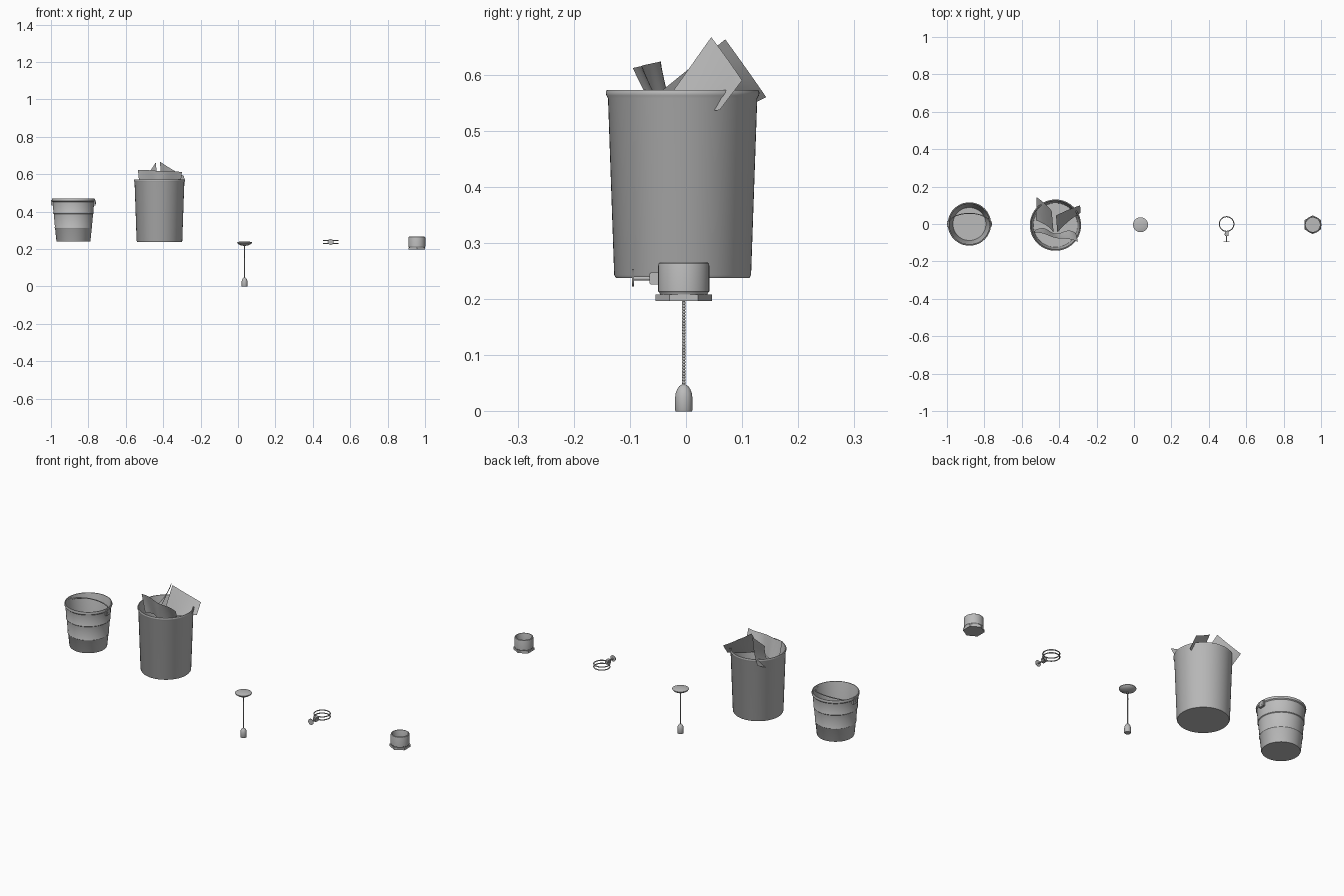
import bpy, bmesh, math
from mathutils import Vector, Matrix

old = bpy.data.objects.get("Cube")
if old:
    bpy.data.objects.remove(old, do_unlink=True)

grey = bpy.data.materials.new("plain_grey")
grey.use_nodes = True
GREY = (0.5, 0.5, 0.5, 1)
grey.diffuse_color = GREY
grey.node_tree.nodes["Principled BSDF"].inputs["Base Color"].default_value = GREY


def finish(name, bm, loc=(0, 0, 0), angle=35, normals=True):
    """Turn a bmesh into a smooth-shaded object with sharp edges kept."""
    if normals:
        bmesh.ops.recalc_face_normals(bm, faces=bm.faces)
    me = bpy.data.meshes.new(name)
    bm.to_mesh(me)
    bm.free()
    me.materials.append(grey)
    me.shade_smooth()
    me.set_sharp_from_angle(angle=math.radians(angle))
    ob = bpy.data.objects.new(name, me)
    ob.location = loc
    bpy.context.collection.objects.link(ob)
    return ob


def lathe(name, profile, loc, sides=48):
    """Spin (radius, z) points about z; points on the axis close the shape."""
    bm = bmesh.new()
    verts = [bm.verts.new((r, 0, z)) for r, z in profile]
    edges = [bm.edges.new(p) for p in zip(verts, verts[1:])]
    bmesh.ops.spin(bm, geom=verts + edges, cent=(0, 0, 0), axis=(0, 0, 1),
                   angle=math.tau, steps=sides, use_merge=True)
    bmesh.ops.remove_doubles(bm, verts=bm.verts, dist=1e-5)
    return finish(name, bm, loc)


def cylinder(name, loc, radius, depth, axis="Z", sides=24):
    bm = bmesh.new()
    turn = {"X": Matrix.Rotation(math.pi / 2, 4, "Y"),
            "Y": Matrix.Rotation(math.pi / 2, 4, "X"), "Z": Matrix()}[axis]
    bmesh.ops.create_cone(bm, cap_ends=True, segments=sides, radius1=radius,
                          radius2=radius, depth=depth, matrix=turn)
    return finish(name, bm, loc)


def box(name, loc, size, bevel=0.002):
    bm = bmesh.new()
    bmesh.ops.create_cube(bm, size=1, matrix=Matrix.Diagonal((*size, 1)))
    bmesh.ops.bevel(bm, geom=bm.edges[:], offset=bevel, segments=2, affect="EDGES")
    return finish(name, bm, loc)


def wire(name, points, radius, cyclic=False):
    cu = bpy.data.curves.new(name, "CURVE")
    cu.dimensions = "3D"
    cu.bevel_depth = radius
    cu.bevel_resolution = 3
    sp = cu.splines.new("POLY")
    sp.points.add(len(points) - 1)
    for p, co in zip(sp.points, points):
        p.co = (*co, 1)
    sp.use_cyclic_u = cyclic
    sp.use_smooth = True
    cu.materials.append(grey)
    ob = bpy.data.objects.new(name, cu)
    bpy.context.collection.objects.link(ob)
    return ob


def sheet(name, corners, bend, waves=0.5, n=12):
    """Paper spanning four corners, bent along its normal."""
    a, b, c, d = map(Vector, corners)
    normal = (b - a).cross(d - a).normalized()
    bm = bmesh.new()
    rows = []
    for i in range(n + 1):
        u = i / n
        row = []
        for j in range(n + 1):
            v = j / n
            p = a.lerp(b, u).lerp(d.lerp(c, u), v)
            p += normal * bend * math.sin(math.tau * waves * u) * (0.4 + 0.6 * v)
            row.append(bm.verts.new(p))
        rows.append(row)
    for r, s in zip(rows, rows[1:]):
        for j in range(n):
            bm.faces.new((r[j], s[j], s[j + 1], r[j + 1]))
    return finish(name, bm, normals=False)


# Bucket: tapered shell with rolled rim and two ridges
BX = -0.88
lathe("bucket", [
    (0, 0.24), (0.089, 0.24), (0.091, 0.243), (0.098, 0.31), (0.1005, 0.313),
    (0.1005, 0.317), (0.099, 0.32), (0.105, 0.387), (0.108, 0.39), (0.108, 0.394),
    (0.1065, 0.397), (0.111, 0.452), (0.115, 0.456), (0.116, 0.463), (0.114, 0.469),
    (0.110, 0.469), (0.108, 0.462), (0.088, 0.247), (0, 0.247)], (BX, 0, 0))
for side, label in ((-1, "right"), (1, "left")):
    box(f"bucket_ear_{label}", (BX + side * 0.113, 0, 0.448), (0.012, 0.034, 0.03))
    cylinder(f"bucket_pivot_{label}", (BX + side * 0.1165, 0, 0.448), 0.007, 0.007, "X")
steps = 32
wire("bucket_handle", [(BX - 0.112 * math.cos(math.pi * i / steps),
                        0.057 * math.sin(math.pi * i / steps),
                        0.448 + 0.012 * math.sin(math.pi * i / steps))
                       for i in range(steps + 1)], 0.0025)

# Waste bin: taller shell with a beaded rim
lathe("waste_bin", [
    (0, 0.238), (0.119, 0.238), (0.122, 0.243), (0.133, 0.558), (0.136, 0.563),
    (0.137, 0.568), (0.135, 0.573), (0.131, 0.573), (0.129, 0.567),
    (0.118, 0.246), (0, 0.246)], (-0.42, -0.006, 0), 64)

# Papers sticking out of the bin
sheet("paper_left_side", [(-0.417, 0.045, 0.667), (-0.288, 0.10, 0.59),
                          (-0.285, 0.06, 0.537), (-0.41, -0.045, 0.54)], 0.008)
sheet("paper_right_side", [(-0.44, 0.07, 0.663), (-0.52, 0.143, 0.56),
                           (-0.525, 0.02, 0.50), (-0.43, -0.045, 0.57)], -0.012)
sheet("paper_front", [(-0.535, -0.045, 0.624), (-0.30, -0.095, 0.612),
                      (-0.31, -0.05, 0.52), (-0.525, -0.03, 0.52)], 0.012, 1.5, 24)

# Pull chain: canopy, beads and weighted pull
PX, PY = 0.035, -0.004
lathe("chain_canopy", [
    (0, 0.217), (0.012, 0.218), (0.026, 0.222), (0.036, 0.228), (0.04, 0.233),
    (0.04, 0.236), (0.03, 0.239), (0.015, 0.241), (0, 0.2415)], (PX, PY, 0))
bm = bmesh.new()
beads = 34
for i in range(beads):
    z = 0.046 + (0.219 - 0.046) * i / (beads - 1)
    bmesh.ops.create_uvsphere(bm, u_segments=10, v_segments=6, radius=0.0034,
                              matrix=Matrix.Translation((PX, PY, z)))
finish("bead_chain", bm, angle=60)
cylinder("chain_core", (PX, PY, 0.132), 0.0012, 0.174, sides=8)
lathe("chain_pull", [
    (0, 0), (0.0145, 0), (0.0155, 0.002), (0.0155, 0.024), (0.0145, 0.032),
    (0.012, 0.039), (0.008, 0.045), (0.004, 0.0475), (0, 0.048)], (PX, PY, 0), 32)

# Hose clamp: two wire rings, a block and a thumb screw
CX = 0.495
for z, label in ((0.246, "upper"), (0.230, "lower")):
    wire(f"clamp_ring_{label}", [(CX + 0.039 * math.cos(math.tau * i / 48),
                                  0.039 * math.sin(math.tau * i / 48), z)
                                 for i in range(48)], 0.0027, True)
box("clamp_block", (CX, -0.052, 0.237), (0.018, 0.026, 0.022))
cylinder("clamp_pin", (CX, -0.055, 0.237), 0.003, 0.022, "X", 16)
cylinder("clamp_screw", (CX, -0.072, 0.237), 0.0035, 0.046, "Y", 16)
cylinder("clamp_thumb_disc", (CX, -0.0945, 0.238), 0.0155, 0.003, "Y", 32)

# Threaded cap: hexagonal flange and open cup
KX, KY = 0.956, -0.004
hexagon = cylinder("cap_hex_flange", (KX, KY, 0.2025), 0.0505, 0.012, sides=6)
lathe("cap_cup", [
    (0, 0.207), (0.042, 0.207), (0.043, 0.211), (0.0455, 0.214), (0.0455, 0.26),
    (0.0445, 0.264), (0.042, 0.266), (0.039, 0.266), (0.038, 0.263),
    (0.038, 0.216), (0, 0.216)], (KX, KY, 0))
